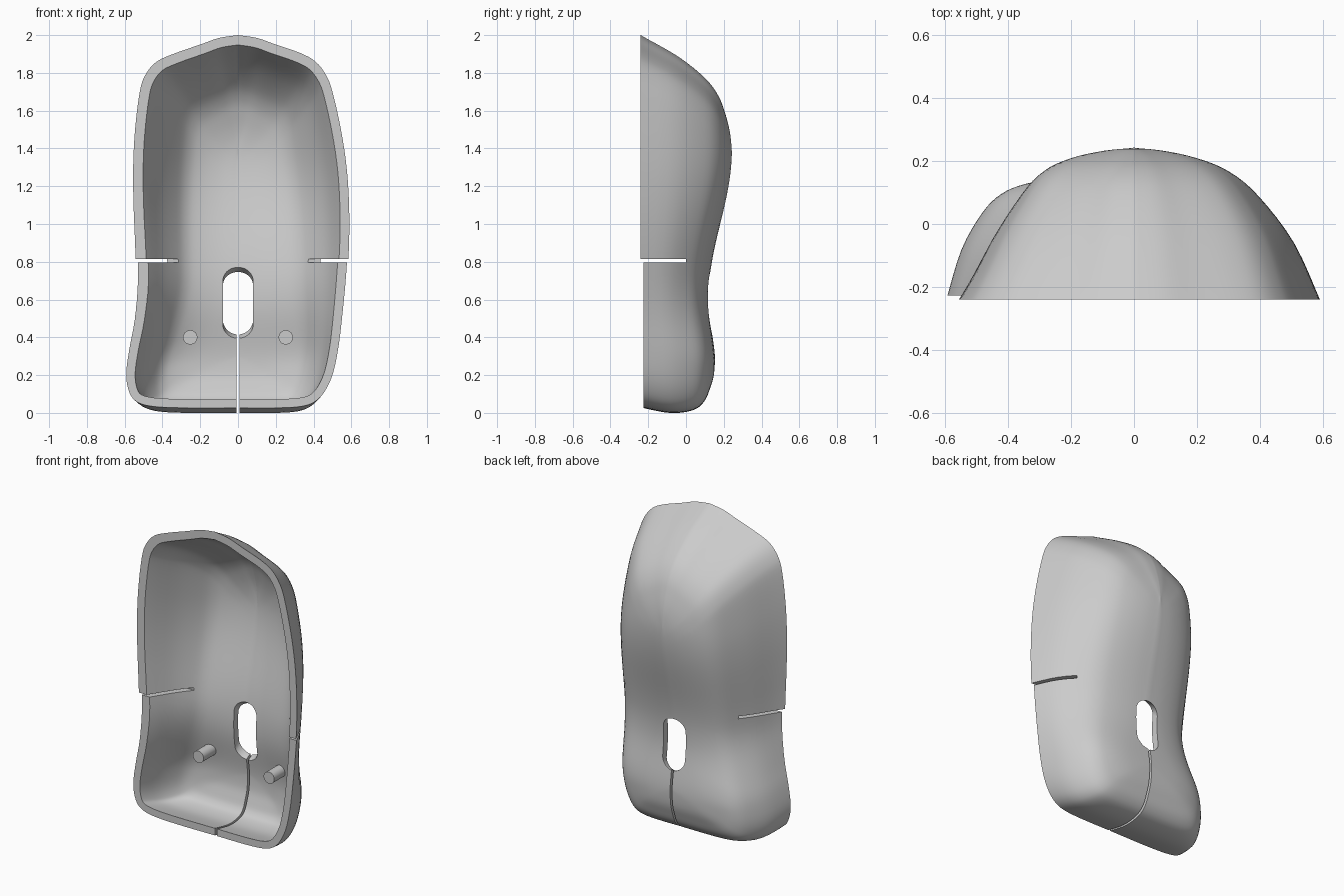
import bpy, bmesh, math
from mathutils import Vector

cube = bpy.data.objects.get("Cube")
if cube:
    bpy.data.objects.remove(cube, do_unlink=True)

grey = bpy.data.materials.new("light grey plastic")
grey.use_nodes = True
colour = (0.6, 0.6, 0.6, 1)
grey.diffuse_color = colour
grey.node_tree.nodes["Principled BSDF"].inputs["Base Color"].default_value = colour


def spline(rows, steps):
    """Smooth curve through rows of numbers."""
    pts = [Vector(r) for r in rows]
    last = len(pts) - 1
    out = []
    for i in range(last):
        a, b, c, d = pts[max(i - 1, 0)], pts[i], pts[i + 1], pts[min(i + 2, last)]
        for s in range(steps):
            t = s / steps
            out.append(b + (c - a) * (t / 2) + (a * 2 - b * 5 + c * 4 - d) * (t * t / 2)
                       + (b * 3 - a - c * 3 + d) * (t ** 3 / 2))
    return out + [pts[last]]


def crown(z):
    """Depth of the back along the centre line."""
    z = min(max(z, 0.25), 1.4)
    if z < 0.6:
        return 0.137 + 0.018 * math.cos(math.pi * (z - 0.25) / 0.35)
    return 0.181 - 0.062 * math.cos(math.pi * (z - 0.6) / 0.8)


def make_object(name, bm):
    mesh = bpy.data.meshes.new(name)
    bm.to_mesh(mesh)
    bm.free()
    mesh.materials.append(grey)
    obj = bpy.data.objects.new(name, mesh)
    bpy.context.collection.objects.link(obj)
    return obj


def activate(obj):
    bpy.ops.object.select_all(action='DESELECT')
    obj.select_set(True)
    bpy.context.view_layer.objects.active = obj


def box(name, x, y, z):
    """Box from three (low, high) ranges."""
    bm = bmesh.new()
    bmesh.ops.create_cube(bm, size=1)
    for v in bm.verts:
        v.co = [r[0] if c < 0 else r[1] for c, r in zip(v.co, (x, y, z))]
    return make_object(name, bm)


# Rim outline: height, right edge, left edge
outline = spline([
    (2, 0, 0), (1.985, -.1, .1), (1.95, -.2, .2), (1.905, -.33, .33),
    (1.86, -.43, .41), (1.79, -.49, .465), (1.7, -.52, .5), (1.5, -.545, .545),
    (1.3, -.555, .575), (1.1, -.553, .588), (.9, -.545, .588), (.7, -.54, .576),
    (.5, -.553, .555), (.35, -.578, .535), (.22, -.595, .508), (.13, -.585, .47),
    (.07, -.55, .42), (.04, -.47, .35), (.03, -.3, .22), (.03, 0, 0)], 4)
# Layers from rim to spine: depth fraction, width scale, top, bottom
layers = spline([
    (-.1, 1.03, 2.04, .045), (0, 1, 2, .03), (.4, .87, 1.89, 0), (.7, .7, 1.775, .015),
    (.85, .56, 1.68, .06), (.93, .4, 1.58, .13), (.98, .2, 1.48, .2), (1, 0, 1.38, .3)], 4)


def shell_point(row, layer, side):
    rim_z, width = row[0], row[1 if side < 0 else 2]
    h, scale, top, bottom = layer
    z = bottom + (rim_z - 0.03) / 1.97 * (top - bottom)
    full = min(max((0.75 - z) / 0.5, 0), 1)
    full = full * full * (3 - 2 * full)
    if side < 0:
        scale -= 0.24 * max(h, 0) * (1 - h) * (1 - full)
    scale = max(scale, 0) ** (1 - 0.4 * full)
    return width * scale, -0.24 + h * (crown(z) + 0.24), z


# Shell skin
bm = bmesh.new()
grid = []
for row in outline:
    points = [shell_point(row, l, -1) for l in layers]
    points += [shell_point(row, l, 1) for l in reversed(layers[:-1])]
    grid.append([bm.verts.new(p) for p in points])
for upper, lower in zip(grid, grid[1:]):
    for i in range(len(upper) - 1):
        bm.faces.new((upper[i], upper[i + 1], lower[i + 1], lower[i]))
bmesh.ops.remove_doubles(bm, verts=bm.verts, dist=0.0005)
bmesh.ops.recalc_face_normals(bm, faces=bm.faces)
bm.normal_update()
if sum(f.normal.y * f.calc_area() for f in bm.faces) < 0:
    bmesh.ops.reverse_faces(bm, faces=bm.faces)
shell = make_object("shell", bm)
wall = shell.modifiers.new("wall", 'SOLIDIFY')
wall.thickness = 0.045
wall.offset = -1

# Oval slot, wider on the inside
bm = bmesh.new()
rings = []
for y, half in ((-0.02, 0.2), (0.07, 0.2), (0.13, 0.165), (0.3, 0.165)):
    ring = []
    for k in range(48):
        a = 2 * math.pi * (k + 0.5) / 48
        straight = math.copysign(half - 0.08, math.sin(a))
        ring.append(bm.verts.new((0.08 * math.cos(a), y, 0.58 + straight + 0.08 * math.sin(a))))
    rings.append(ring)
for r, s in zip(rings, rings[1:]):
    for k in range(48):
        j = (k + 1) % 48
        bm.faces.new((r[k], r[j], s[j], s[k]))
bm.faces.new(rings[0])
bm.faces.new(rings[-1])
bmesh.ops.recalc_face_normals(bm, faces=bm.faces)
slot = make_object("slot_cutter", bm)

# Flat rim, side slits and centre slit
cutters = [
    box("rim_cutter", (-1, 1), (-0.8, -0.24), (-1, 3)),
    box("lower_rim_cutter", (-1.1, 1.1), (-0.7, -0.226), (-0.9, 0.806)),
    box("side_slit_cutter", (-1.2, 1.2), (-0.6, 0), (0.797, 0.814)),
    slot,
    box("centre_slit_cutter", (-0.007, 0.007), (-0.5, 0.5), (-0.5, 0.45)),
]
for cutter in cutters:
    cutter.hide_render = True
    cut = shell.modifiers.new(cutter.name, 'BOOLEAN')
    cut.operation = 'DIFFERENCE'
    cut.solver = 'EXACT'
    cut.object = cutter
activate(shell)
for name in [m.name for m in shell.modifiers]:
    bpy.ops.object.modifier_apply(modifier=name)
for cutter in cutters:
    bpy.data.objects.remove(cutter, do_unlink=True)
activate(shell)
bpy.ops.object.shade_smooth_by_angle(angle=math.radians(35))

# Inner pegs
for side, name in ((-1, "right_peg"), (1, "left_peg")):
    bpy.ops.mesh.primitive_cylinder_add(vertices=32, radius=0.038, depth=0.13,
                                        location=(side * 0.253, 0.02, 0.4),
                                        rotation=(math.pi / 2, 0, 0))
    peg = bpy.context.object
    peg.name = name
    peg.data.materials.append(grey)
    bpy.ops.object.shade_smooth_by_angle(angle=math.radians(35))
